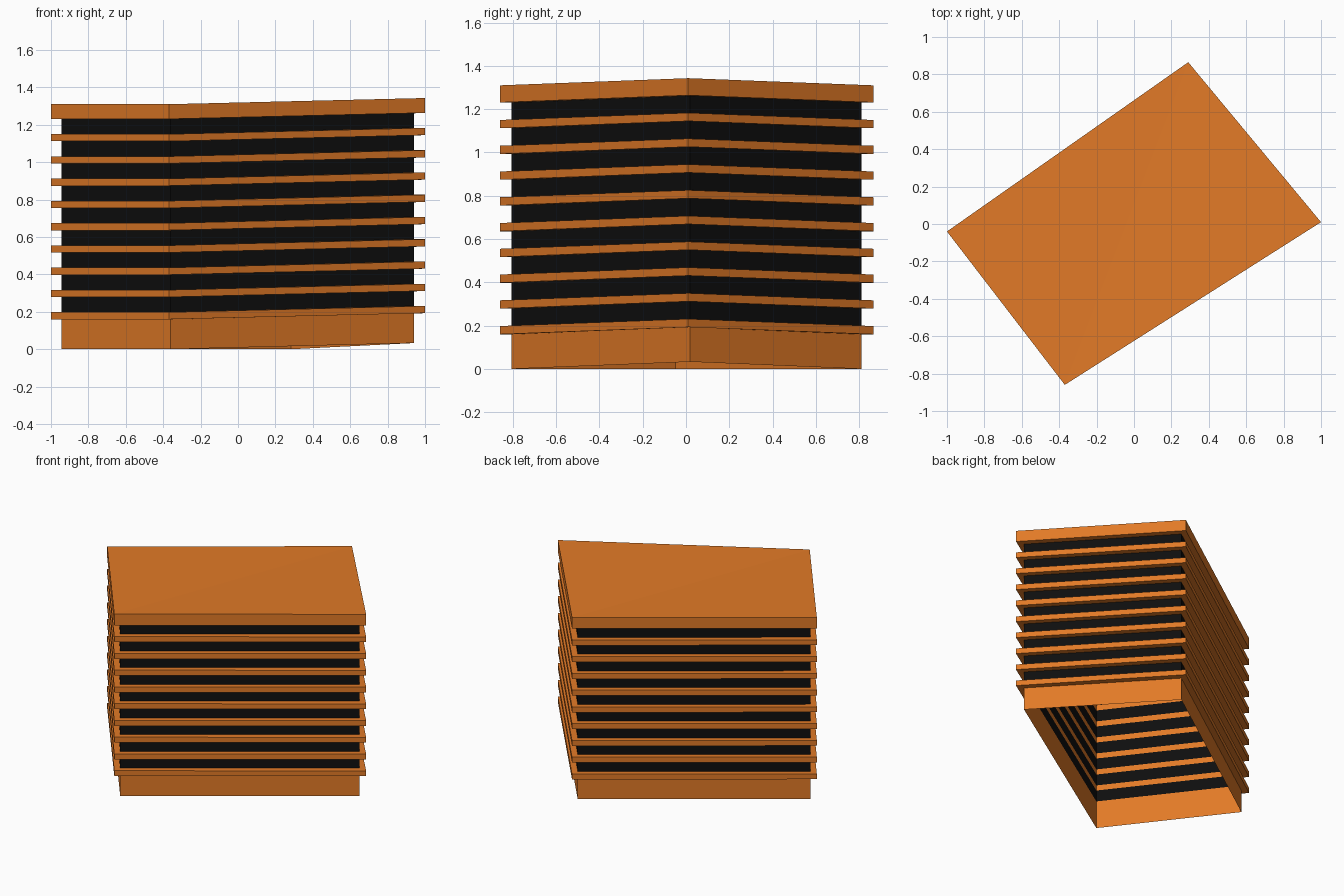
import bpy
import bmesh
from mathutils import Vector

if "Cube" in bpy.data.objects:
    bpy.data.objects.remove(bpy.data.objects["Cube"])

# Plan of the block: four corners counter-clockwise (left, front, right, back)
OUTER = [Vector(p) for p in ((-1.0, -0.04), (-0.37, -0.86), (1.0, 0.01), (0.29, 0.865))]
LIFT = [0.0, 0.0, 0.033, 0.0]      # the right-hand corner is slightly raised
FLOOR0, PITCH, SLAB_T, FLOORS = 0.16, 0.119, 0.038, 9
ROOF_TOP = 1.31


def inset(points, d):
    """Move every edge of the plan inward by d."""
    result = []
    for i, p in enumerate(points):
        u = (points[i - 1] - p).normalized()
        v = (points[(i + 1) % len(points)] - p).normalized()
        sine = abs(u.x * v.y - u.y * v.x)
        result.append(p + (u + v) * d / sine)
    return result


WALL = inset(OUTER, 0.04)


def material(name, colour):
    m = bpy.data.materials.new(name)
    m.diffuse_color = (*colour, 1.0)
    m.use_nodes = True
    m.node_tree.nodes["Principled BSDF"].inputs["Base Color"].default_value = m.diffuse_color
    return m


orange = material("orange cladding", (0.76, 0.195, 0.02))
black = material("black glazing", (0.0045, 0.0045, 0.0045))


def ring(bm, plan, z):
    return [bm.verts.new((p.x, p.y, z + h)) for p, h in zip(plan, LIFT)]


def bridge(bm, a, b):
    for i in range(4):
        j = (i + 1) % 4
        bm.faces.new((a[i], a[j], b[j], b[i]))


def finish(bm, name, mat):
    mesh = bpy.data.meshes.new(name)
    bm.to_mesh(mesh)
    bm.free()
    mesh.materials.append(mat)
    bpy.context.collection.objects.link(bpy.data.objects.new(name, mesh))


def wall(name, z0, z1, mat):
    """Thin open wall around the plan."""
    bm = bmesh.new()
    bridge(bm, ring(bm, WALL, z0), ring(bm, WALL, z1))
    finish(bm, name, mat)


def slab_ring(name, z0, z1, mat):
    """Projecting ledge with a hollow middle."""
    bm = bmesh.new()
    loops = [ring(bm, OUTER, z0), ring(bm, OUTER, z1), ring(bm, WALL, z1), ring(bm, WALL, z0)]
    for k in range(4):
        bridge(bm, loops[k], loops[(k + 1) % 4])
    finish(bm, name, mat)


def roof_slab(name, z0, z1, mat):
    """Solid cap, folded along the front-to-back diagonal."""
    bm = bmesh.new()
    a, b = ring(bm, OUTER, z0), ring(bm, OUTER, z1)
    bridge(bm, a, b)
    for i, j, k in ((0, 1, 3), (1, 2, 3)):
        bm.faces.new((b[i], b[j], b[k]))
        bm.faces.new((a[k], a[j], a[i]))
    finish(bm, name, mat)


# Ground floor plinth, open underneath
wall("plinth", 0.0, FLOOR0, orange)

# Ledges with recessed glazing bands between them
for n in range(FLOORS):
    z = FLOOR0 + n * PITCH
    slab_ring(f"ledge_{n + 1}", z, z + SLAB_T, orange)
    wall(f"glazing_{n + 1}", z + SLAB_T, z + PITCH, black)

# Thick roof cap
roof_slab("roof", FLOOR0 + FLOORS * PITCH, ROOF_TOP, orange)
